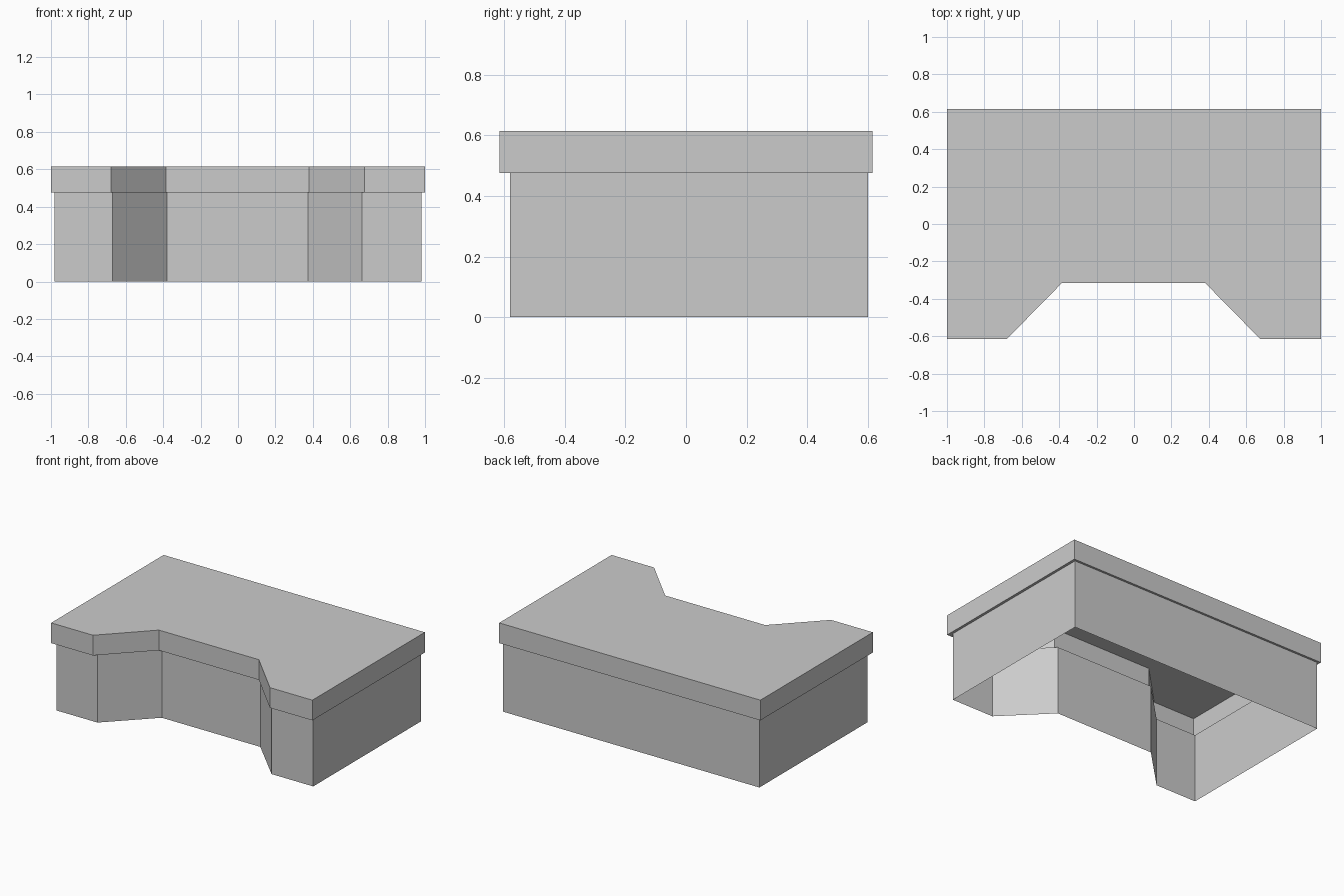
import bpy
import bmesh

cube = bpy.data.objects.get("Cube")
if cube:
    bpy.data.objects.remove(cube, do_unlink=True)

grey = bpy.data.materials.new("light_grey")
grey.use_nodes = True
colour = (0.6, 0.6, 0.6, 1)
grey.diffuse_color = colour
grey.node_tree.nodes["Principled BSDF"].inputs["Base Color"].default_value = colour


def outline(side, back, front, notch, outer, inner):
    """Rectangle with a bay with slanted sides cut into its front edge."""
    return [(-side, back), (-side, front), (-outer[0], front), (-inner[0], notch),
            (inner[1], notch), (outer[1], front), (side, front), (side, back)]


def ring(bm, points, z):
    return [bm.verts.new((x, y, z)) for x, y in points]


def bridge(bm, low, high):
    n = len(low)
    for i in range(n):
        j = (i + 1) % n
        bm.faces.new((low[i], low[j], high[j], high[i]))


def finish(bm, name):
    mesh = bpy.data.meshes.new(name)
    bm.to_mesh(mesh)
    bm.free()
    mesh.materials.append(grey)
    bpy.context.collection.objects.link(bpy.data.objects.new(name, mesh))


TOP, LEDGE = 0.615, 0.475
rim = outline(1.0, 0.615, -0.615, -0.315, (0.68, 0.675), (0.385, 0.38))
wall = outline(0.982, 0.6, -0.58, -0.29, (0.67, 0.663), (0.38, 0.374))

# Counter top: hollow underneath, with a narrow lip out to the rim
bm = bmesh.new()
lip = ring(bm, wall, LEDGE)
low = ring(bm, rim, LEDGE)
high = ring(bm, rim, TOP)
bridge(bm, lip, low)
bridge(bm, low, high)
bm.faces.new(high)
finish(bm, "counter_top")

# Thin base walls, open at the bottom
bm = bmesh.new()
bridge(bm, ring(bm, wall, 0), ring(bm, wall, LEDGE))
finish(bm, "base_walls")
